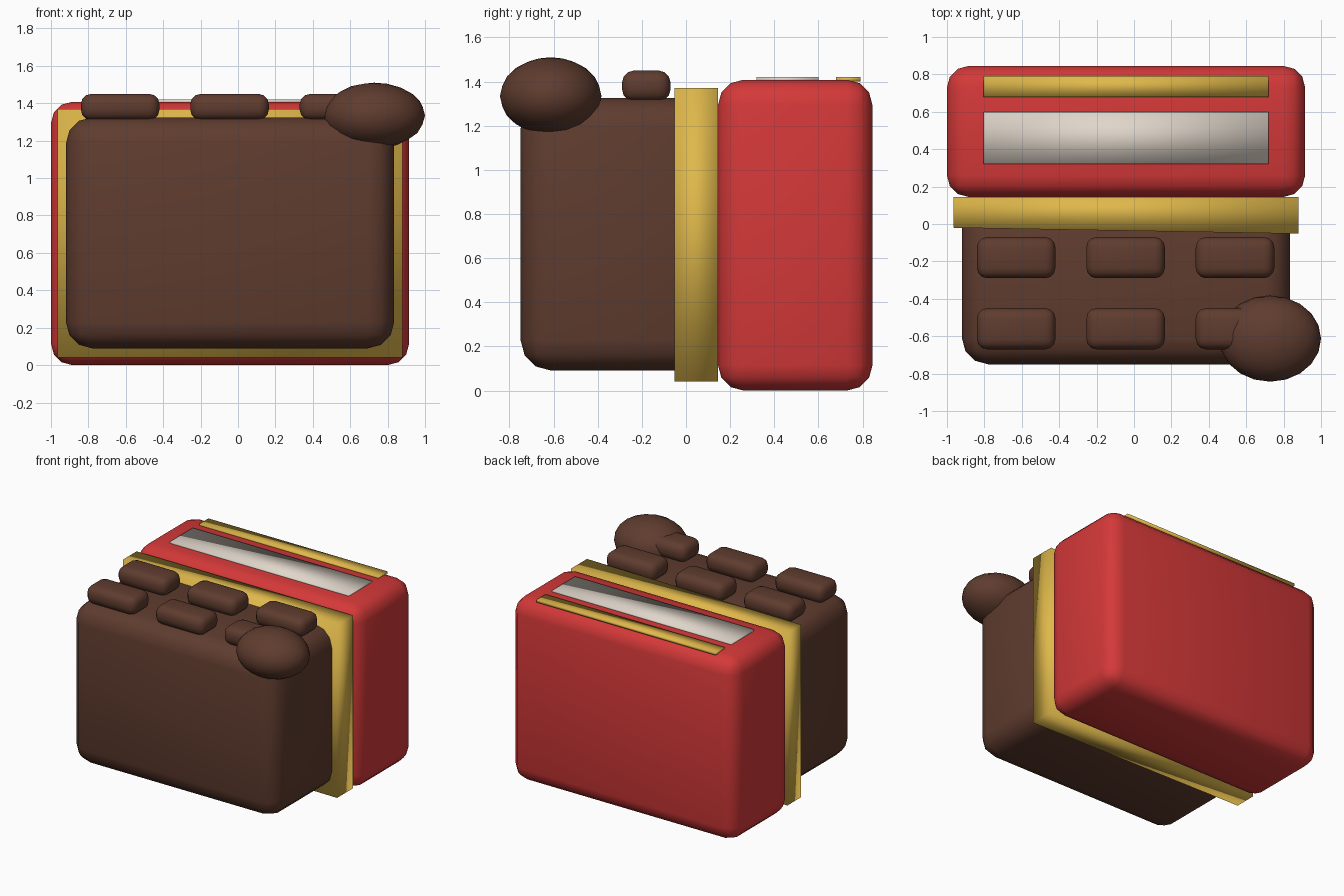
import bpy
import bmesh
from mathutils import Vector

cube = bpy.data.objects.get("Cube")
if cube:
    bpy.data.objects.remove(cube, do_unlink=True)


def material(name, rgb):
    mat = bpy.data.materials.new(name)
    mat.use_nodes = True
    colour = (*rgb, 1)
    mat.diffuse_color = colour
    mat.node_tree.nodes["Principled BSDF"].inputs["Base Color"].default_value = colour
    return mat


RED = material("wrapper red", (0.66, 0.04, 0.04))
GOLD = material("foil gold", (0.74, 0.48, 0.07))
BROWN = material("chocolate brown", (0.115, 0.045, 0.028))
SILVER = material("label silver", (0.74, 0.67, 0.59))


def finish(bm, name, mat):
    for face in bm.faces:
        face.smooth = True
    mesh = bpy.data.meshes.new(name)
    bm.to_mesh(mesh)
    bm.free()
    mesh.materials.append(mat)
    obj = bpy.data.objects.new(name, mesh)
    bpy.context.collection.objects.link(obj)
    return obj


def box(name, low, high, mat, bevel=0, front_slant=0):
    """Smooth box between two corners; front_slant pulls the left-hand front edge back."""
    low, high = Vector(low), Vector(high)
    bm = bmesh.new()
    bmesh.ops.create_cube(bm, size=1)
    for v in bm.verts:
        unit = v.co + Vector((0.5, 0.5, 0.5))
        v.co = low + unit * (high - low)
        if unit.x < 0.5 and unit.y < 0.5:
            v.co.y += front_slant
    if bevel:
        bmesh.ops.bevel(bm, geom=bm.edges[:], offset=bevel, segments=3,
                        profile=0.5, affect='EDGES', clamp_overlap=True)
    return finish(bm, name, mat)


# Chocolate block, foil band and paper wrapper, front to back
box("chocolate_block", (-0.92, -0.75, 0.09), (0.835, 0.13, 1.325), BROWN, 0.14)
box("foil_band", (-0.965, -0.052, 0.04), (0.88, 0.145, 1.37), GOLD, front_slant=0.032)
box("wrapper", (-1, 0.145, 0), (0.915, 0.845, 1.408), RED, 0.115)

# Label plates on top of the wrapper
box("silver_label", (-0.805, 0.32, 1.4), (0.72, 0.6, 1.42), SILVER)
box("gold_stripe", (-0.805, 0.68, 1.4), (0.72, 0.79, 1.42), GOLD)

# Two rows of three raised chocolate pieces
for row, y in (("front", -0.56), ("back", -0.18)):
    for i in range(3):
        x = -0.63 + 0.585 * i
        box(f"{row}_piece_{i + 1}", (x - 0.21, y - 0.11, 1.31),
            (x + 0.21, y + 0.11, 1.45), BROWN, 0.055)

# Rounded chunk resting on the front corner
bm = bmesh.new()
bmesh.ops.create_icosphere(bm, subdivisions=3, radius=1)
bmesh.ops.scale(bm, vec=(0.272, 0.23, 0.176), verts=bm.verts)
bmesh.ops.translate(bm, vec=(0.728, -0.613, 1.334), verts=bm.verts)
finish(bm, "round_chunk", BROWN)
